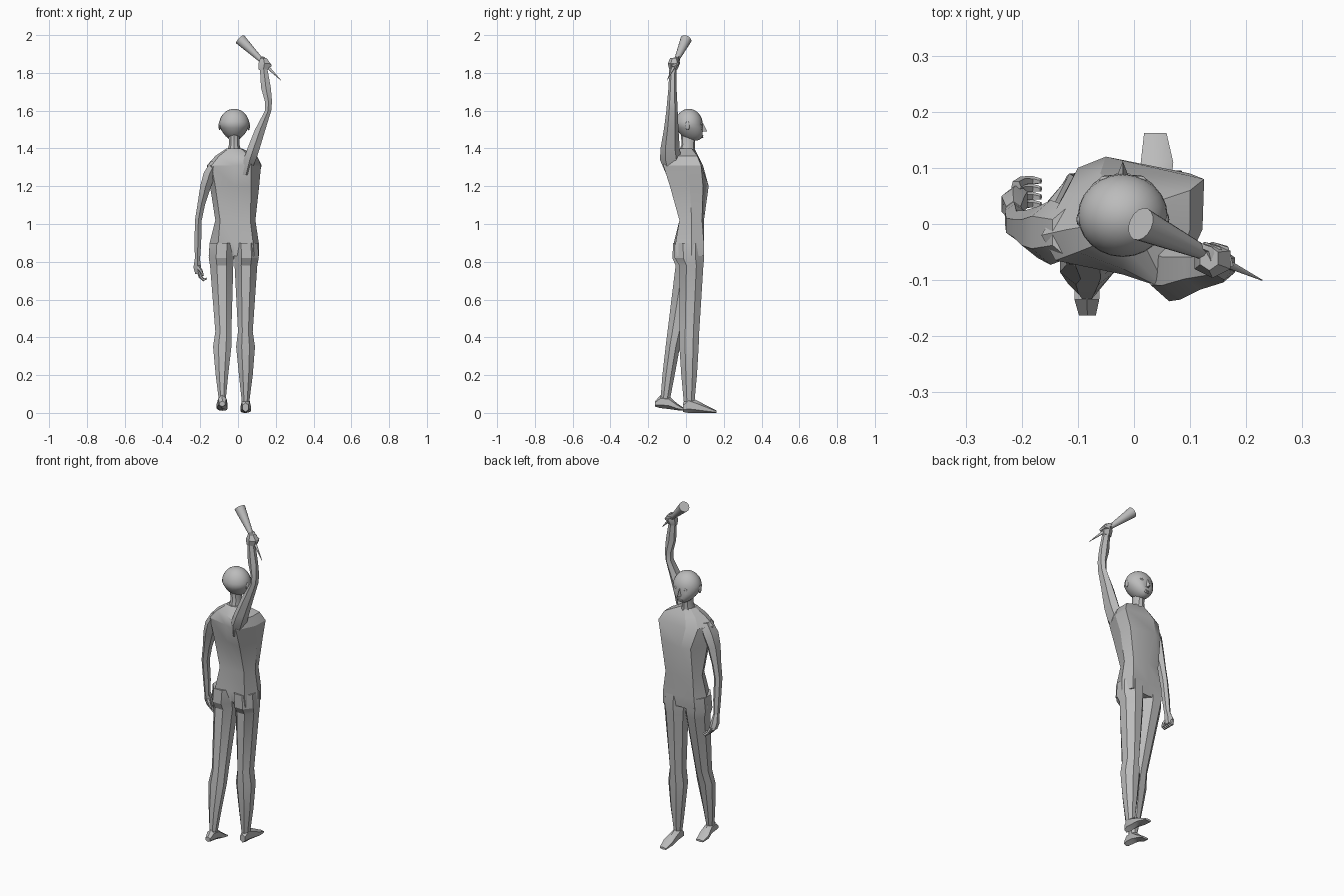
import bpy, bmesh, math
from mathutils import Vector

cube = bpy.data.objects.get("Cube")
if cube:
    bpy.data.objects.remove(cube, do_unlink=True)

grey = bpy.data.materials.new("plain grey")
grey.use_nodes = True
COL = (0.5, 0.5, 0.5, 1)
grey.diffuse_color = COL
grey.node_tree.nodes["Principled BSDF"].inputs["Base Color"].default_value = COL


def finish(name, bm, angle=35):
    bmesh.ops.recalc_face_normals(bm, faces=bm.faces[:])
    me = bpy.data.meshes.new(name)
    bm.to_mesh(me)
    bm.free()
    ob = bpy.data.objects.new(name, me)
    bpy.context.collection.objects.link(ob)
    me.materials.append(grey)
    bpy.ops.object.select_all(action='DESELECT')
    bpy.context.view_layer.objects.active = ob
    ob.select_set(True)
    bpy.ops.object.shade_smooth_by_angle(angle=math.radians(angle))
    return ob


def skin(name, rings, angle=35):
    """Bridge equal-length rings of points and cap both ends."""
    bm = bmesh.new()
    loops = [[bm.verts.new(p) for p in r] for r in rings]
    n = len(loops[0])
    for a, b in zip(loops, loops[1:]):
        for i in range(n):
            j = (i + 1) % n
            bm.faces.new((a[i], a[j], b[j], b[i]))
    bm.faces.new(loops[0])
    bm.faces.new(loops[-1])
    return finish(name, bm, angle)


def loft(name, sections, axis='z', n=8, angle=35):
    """Sections are (position, a_min, a_max, b_min, b_max) across the axis."""
    rings = []
    for t, a0, a1, b0, b1 in sections:
        ring = []
        for i in range(n):
            w = 2 * math.pi * (i + 0.5) / n
            k = 1 / math.cos(math.pi / n)
            a = (a0 + a1) / 2 + (a1 - a0) / 2 * math.cos(w) * k
            b = (b0 + b1) / 2 + (b1 - b0) / 2 * math.sin(w) * k
            ring.append((a, b, t) if axis == 'z' else (a, t, b))
        rings.append(ring)
    return skin(name, rings, angle)


def tube(name, path, radii, n=6, angle=35):
    pts = [Vector(p) for p in path]
    rings = []
    for i, p in enumerate(pts):
        d = pts[min(i + 1, len(pts) - 1)] - pts[max(i - 1, 0)]
        q = d.to_track_quat('Z', 'Y')
        rings.append([p + q @ Vector((radii[i] * math.cos(2 * math.pi * k / n),
                                      radii[i] * math.sin(2 * math.pi * k / n), 0))
                      for k in range(n)])
    return skin(name, rings, angle)


def ball(name, centre, size, shape=None, u=24, v=16):
    bm = bmesh.new()
    bmesh.ops.create_uvsphere(bm, u_segments=u, v_segments=v, radius=1)
    for vert in bm.verts:
        p = shape(vert.co.copy()) if shape else vert.co
        vert.co = [c + s * q for c, s, q in zip(centre, size, p)]
    return finish(name, bm, 60)


# Torso: eight corners per level, twisted towards the raised shoulder
torso = [
    (0.83, [(-.155, .02), (-.12, .085), (-.02, .08), (.085, .095), (.11, .03), (.085, -.05), (-.02, -.03), (-.11, -.065)]),
    (0.90, [(-.15, .02), (-.115, .09), (-.02, .095), (.085, .095), (.11, .03), (.08, -.055), (-.02, -.045), (-.105, -.065)]),
    (1.02, [(-.12, .02), (-.10, .08), (-.02, .095), (.075, .085), (.092, .03), (.065, -.035), (-.02, -.03), (-.095, -.035)]),
    (1.20, [(-.148, .01), (-.10, .10), (-.05, .12), (.10, .09), (.112, .02), (.07, -.085), (-.02, -.07), (-.12, -.055)]),
    (1.31, [(-.165, -.02), (-.12, .06), (-.06, .09), (.125, .08), (.122, -.01), (.07, -.12), (-.02, -.09), (-.14, -.065)]),
    (1.36, [(-.12, -.01), (-.09, .04), (-.04, .065), (.10, .06), (.10, -.01), (.06, -.12), (-.02, -.08), (-.10, -.05)]),
    (1.40, [(-.06, .00), (-.05, .03), (-.02, .045), (.01, .03), (.02, .0), (.015, -.03), (-.02, -.04), (-.05, -.03)]),
]
skin("torso", [[(x, y, z) for x, y in ring] for z, ring in torso], 25)
loft("neck", [(1.37, -.06, .02, -.04, .045), (1.42, -.048, .008, -.022, .045),
              (1.48, -.05, .01, -.025, .05)], n=10)


# Head: narrower jaw pushed forward, flatter at the face
def head_shape(p):
    if p.z < 0:
        p.x *= 1 + 0.28 * p.z
        p.y += 0.42 * -p.z * (1 if p.y > 0 else 0.8)
        p.y = min(p.y, 0.98)
    return p


ball("head", (-.02, .015, 1.525), (.08, .074, .085), head_shape)
skin("nose", [[(-.02 + w, y, z), (-.02 - w, y, z), (-.02, y2, z + dz)]
              for w, y, z, y2, dz in ((.013, .078, 1.487, .112, .004), (.004, .082, 1.535, .09, 0))], 20)
for side, label in ((-1, "right"), (1, "left")):
    ball(label + "_eye", (-.02 + side * .03, .077, 1.53), (.013, .009, .007), u=10, v=6)
    ball(label + "_ear", (-.02 + side * .077, .008, 1.52), (.006, .012, .024), u=8, v=6)
for label, z in (("upper_lip", 1.468), ("lower_lip", 1.46)):
    ball(label, (-.02, .083, z), (.018, .009, .005), u=10, v=6)

# Legs, one stepping forward and one trailing
loft("left_leg", [(.06, .02, .06, -.012, .045), (.20, .005, .078, -.025, .058),
                  (.35, -.01, .09, -.035, .067), (.43, .0, .078, -.035, .07),
                  (.78, -.018, .102, -.035, .092), (.82, -.02, .11, -.06, .096),
                  (.90, -.02, .105, -.06, .094)], angle=25)
loft("right_leg", [(.07, -.102, -.065, -.135, -.085), (.20, -.118, -.052, -.125, -.06),
                   (.35, -.132, -.035, -.108, -.032), (.43, -.12, -.035, -.098, -.01),
                   (.78, -.148, -.025, -.055, .078), (.82, -.155, -.022, -.072, .085),
                   (.90, -.15, -.02, -.068, .09)], angle=25)
loft("left_foot", [(-.015, .025, .055, .008, .05), (.015, .018, .062, .005, .08),
                   (.05, .018, .064, .004, .065), (.11, .012, .07, .002, .036),
                   (.162, .018, .058, .0, .012)], axis='y', n=6)
loft("right_foot", [(-.163, -.098, -.068, .035, .06), (-.135, -.106, -.062, .03, .09),
                    (-.09, -.106, -.06, .025, .085), (-.05, -.114, -.055, .017, .05),
                    (-.01, -.105, -.06, .012, .024)], axis='y', n=6)

# Hanging arm
loft("right_arm", [(.80, -.228, -.202, .005, .038), (.90, -.23, -.195, -.008, .032),
                   (1.02, -.228, -.192, -.025, .02), (1.10, -.215, -.175, -.035, .02),
                   (1.20, -.2, -.142, -.055, .025), (1.27, -.182, -.115, -.065, .035),
                   (1.33, -.145, -.09, -.055, .025)], n=6)
loft("right_palm", [(.735, -.226, -.19, .02, .068), (.77, -.236, -.195, .012, .06),
                    (.82, -.228, -.202, .006, .038)], n=6)
for i in range(4):
    y = .03 + .014 * i
    tube("right_finger_%d" % (i + 1),
         [(-.21, y - .004, .75), (-.2, y + .004, .722), (-.182, y + .006, .704), (-.166, y + .004, .712)],
         [.01, .009, .008, .005], n=5)
tube("right_thumb", [(-.215, .02, .78), (-.195, .01, .75), (-.185, .014, .725)], [.011, .009, .005], n=5)

# Raised arm
loft("left_arm", [(1.26, .025, .06, -.10, -.05), (1.34, .03, .095, -.13, -.03),
                  (1.40, .05, .115, -.128, -.04), (1.50, .09, .145, -.112, -.045),
                  (1.60, .143, .176, -.1, -.048), (1.65, .142, .18, -.096, -.05),
                  (1.72, .122, .174, -.09, -.053), (1.84, .115, .152, -.085, -.052)], n=6)
loft("left_palm", [(1.815, .11, .158, -.085, -.05), (1.85, .108, .172, -.092, -.036),
                   (1.88, .118, .15, -.08, -.042)], n=6)
for i in range(3):
    x, z = .15 - .014 * i, 1.838 + .015 * i
    tube("left_finger_%d" % (i + 1),
         [(x + .02, -.075, z), (x + .012, -.045, z + .01), (x - .01, -.038, z + .014), (x - .02, -.05, z + .01)],
         [.009, .009, .008, .006], n=5)

# Tapered torch held aloft
tube("torch", [(.228, -.1, 1.76), (.135, -.056, 1.853), (.115, -.047, 1.875), (.012, .0, 1.977)],
     [.001, .011, .014, .03], n=16)
